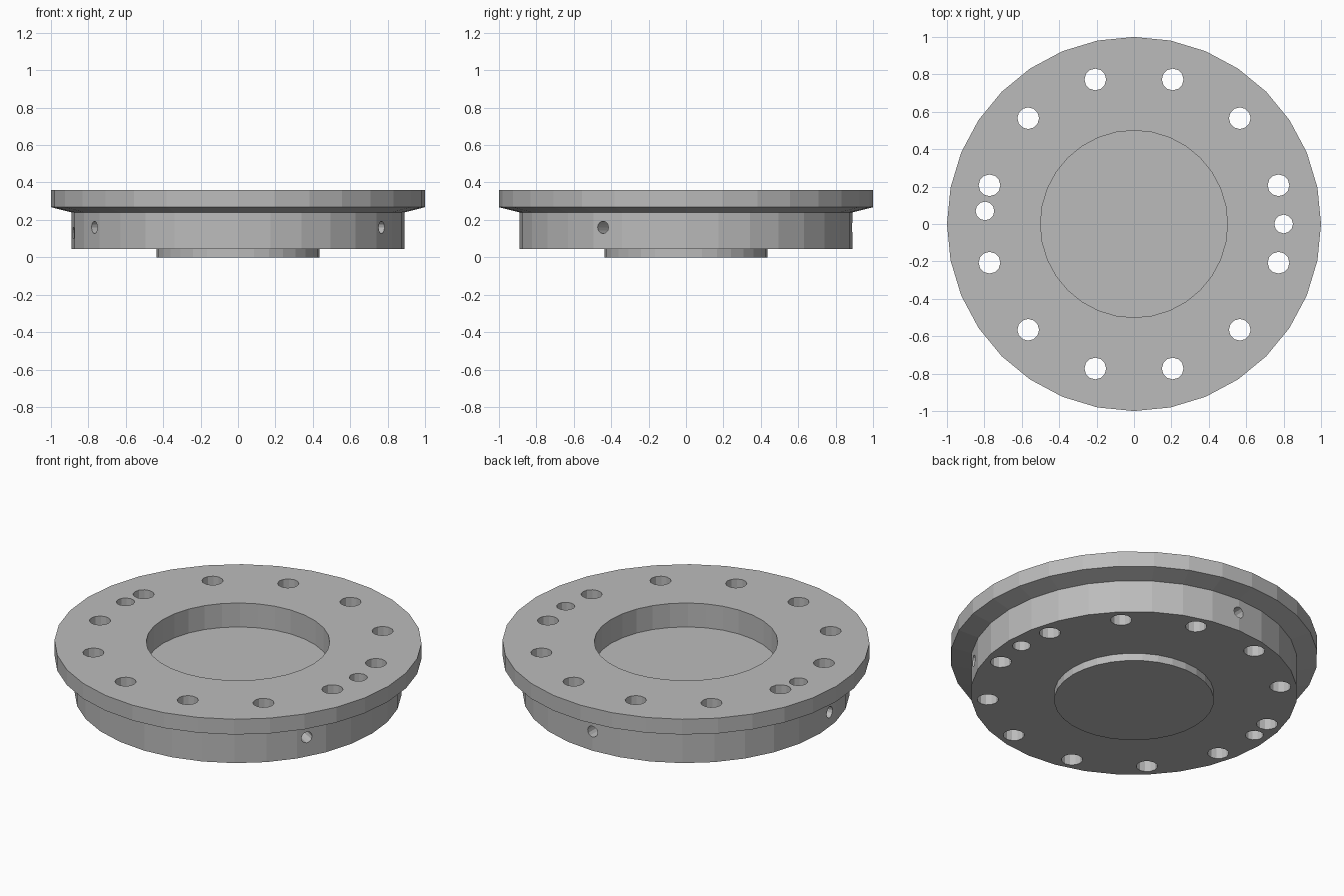
import bpy, bmesh, math
from mathutils import Matrix, Vector

if "Cube" in bpy.data.objects:
    bpy.data.objects.remove(bpy.data.objects["Cube"])

SIDES = 32
grey = bpy.data.materials.new("plain_grey")
grey.diffuse_color = (0.5, 0.5, 0.5, 1)
grey.use_nodes = True
grey.node_tree.nodes["Principled BSDF"].inputs["Base Color"].default_value = grey.diffuse_color


def finish(bm, name):
    bmesh.ops.recalc_face_normals(bm, faces=bm.faces)
    me = bpy.data.meshes.new(name)
    bm.to_mesh(me)
    bm.free()
    me.materials.append(grey)
    ob = bpy.data.objects.new(name, me)
    bpy.context.collection.objects.link(ob)
    return ob


def lathe(name, profile):
    """Turn (radius, z) points into a closed solid with flat end caps."""
    bm = bmesh.new()
    rings = [[bm.verts.new((r * math.cos(2 * math.pi * i / SIDES),
                            r * math.sin(2 * math.pi * i / SIDES), z))
              for i in range(SIDES)] for r, z in profile]
    for a, b in zip(rings, rings[1:]):
        for i in range(SIDES):
            j = (i + 1) % SIDES
            bm.faces.new((a[i], a[j], b[j], b[i]))
    bm.faces.new(rings[0])
    bm.faces.new(rings[-1])
    return finish(bm, name)


def rod(bm, radius, length, matrix):
    bmesh.ops.create_cone(bm, cap_ends=True, segments=12, radius1=radius,
                          radius2=radius, depth=length, matrix=matrix)


# Flange: bottom boss, body, chamfer, rim, top recess
flange = lathe("flange_body", [
    (0.435, 0.0), (0.435, 0.045), (0.89, 0.045), (0.89, 0.24),
    (1.0, 0.268), (1.0, 0.36), (0.5, 0.36), (0.5, 0.216)])

# Vertical bolt holes and two smaller pin holes
bm = bmesh.new()
for deg, radius in [(15 + 30 * k, 0.058) for k in range(12)] + [(0, 0.05), (175, 0.05)]:
    a = math.radians(deg)
    rod(bm, radius, 1.0, Matrix.Translation((0.8 * math.cos(a), 0.8 * math.sin(a), 0.2)))
bolt_cutter = finish(bm, "bolt_hole_cutter")

# Radial holes in the side of the body
bm = bmesh.new()
for deg, z in [(90, 0.16), (210, 0.16), (330, 0.16), (187, 0.13)]:
    a = math.radians(deg)
    d = Vector((math.cos(a), math.sin(a), 0))
    turn = d.to_track_quat('Z', 'Y').to_matrix().to_4x4()
    rod(bm, 0.033, 0.4, Matrix.Translation(d * 0.8 + Vector((0, 0, z))) @ turn)
side_cutter = finish(bm, "side_hole_cutter")

for cutter in (bolt_cutter, side_cutter):
    cutter.hide_render = True
    cutter.hide_set(True)
    mod = flange.modifiers.new(cutter.name, 'BOOLEAN')
    mod.operation = 'DIFFERENCE'
    mod.solver = 'EXACT'
    mod.object = cutter
